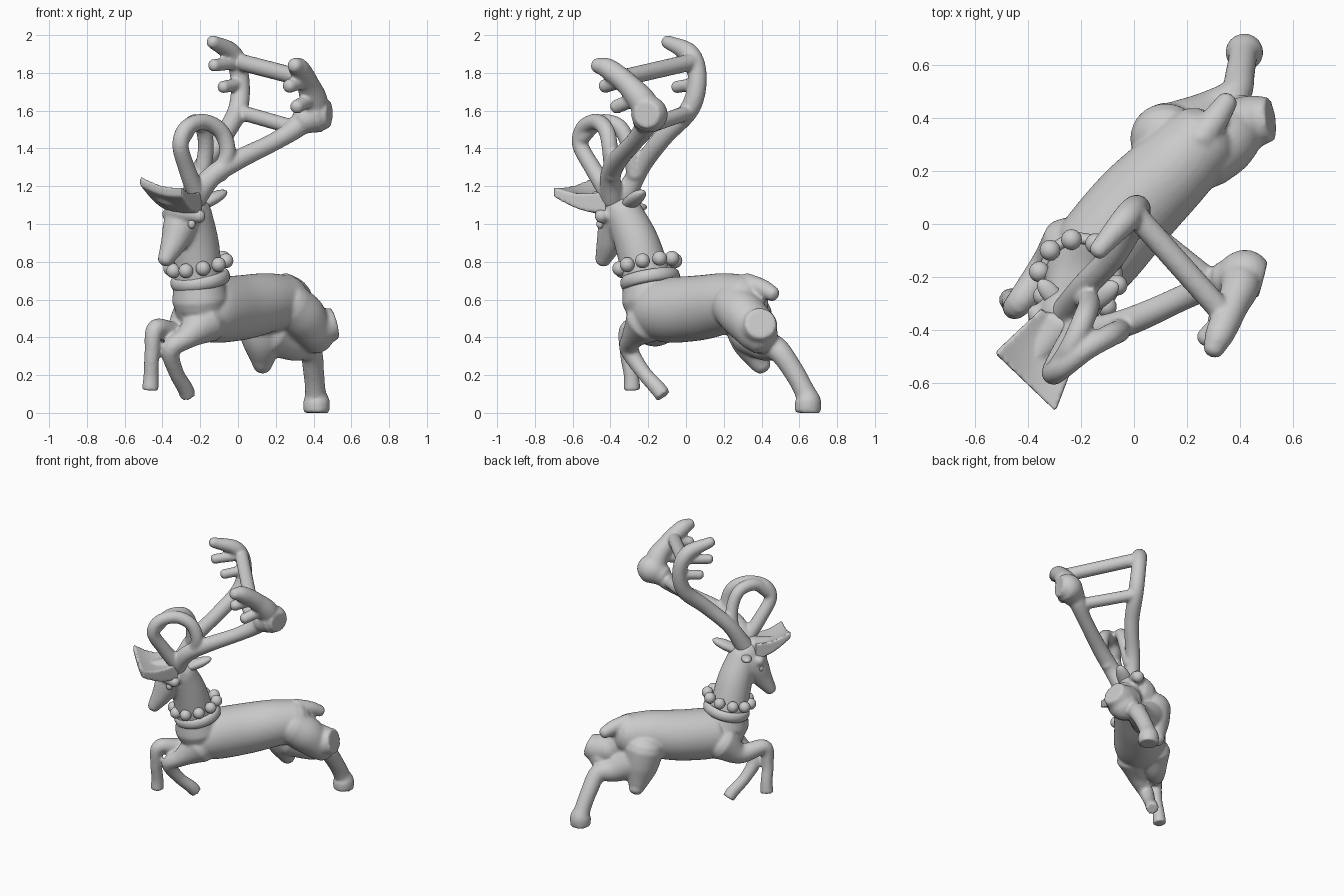
import bpy, bmesh, math
from mathutils import Vector, Matrix

if "Cube" in bpy.data.objects:
    bpy.data.objects.remove(bpy.data.objects["Cube"])


def sample(pts, n=7):
    """Catmull-Rom resampling of (x, y, z, radius) points."""
    p = [Vector(q) for q in pts]
    p = [p[0] * 2 - p[1]] + p + [p[-1] * 2 - p[-2]]
    out = []
    for i in range(1, len(p) - 2):
        a, b, c, d = p[i - 1:i + 3]
        for k in range(n):
            t = k / n
            out.append(0.5 * (2 * b + (c - a) * t + (2 * a - 5 * b + 4 * c - d) * t * t
                              + (3 * b - a - 3 * c + d) * t ** 3))
    return out + [p[-2]]


def tube(bm, pts, flat_end=False, sides=36):
    """Tapered limb with a rounded start and a rounded or flat end."""
    s = sample(pts)
    c = [(v.to_3d(), v[3]) for v in s]
    t0 = (c[0][0] - c[1][0]).normalized()
    t1 = (c[-1][0] - c[-2][0]).normalized()
    angs = [math.radians(a) for a in (25, 50, 75)]
    cap = lambda e, t: [(e[0] + t * e[1] * 0.8 * math.sin(a), e[1] * math.cos(a)) for a in angs]
    c = cap(c[0], t0)[::-1] + c + ([] if flat_end else cap(c[-1], t1))
    n, rings = None, []
    for i, (co, r) in enumerate(c):
        t = (c[min(i + 1, len(c) - 1)][0] - c[max(i - 1, 0)][0]).normalized()
        n = t.orthogonal() if n is None else n - t * n.dot(t)
        n.normalize()
        b = t.cross(n)
        rings.append([bm.verts.new(co + r * (n * math.cos(2 * math.pi * k / sides)
                                             + b * math.sin(2 * math.pi * k / sides)))
                      for k in range(sides)])
    for u, v in zip(rings, rings[1:]):
        for k in range(sides):
            j = (k + 1) % sides
            bm.faces.new((u[k], u[j], v[j], v[k]))
    bm.faces.new(rings[0][::-1])
    bm.faces.new(rings[-1])


def ball(bm, loc, size, rot=None):
    m = Matrix.LocRotScale(Vector(loc), rot, Vector(size))
    bmesh.ops.create_uvsphere(bm, u_segments=24, v_segments=14, radius=1, matrix=m)


def finish(name, bm, voxel=0, smooth=3):
    bmesh.ops.recalc_face_normals(bm, faces=bm.faces)
    me = bpy.data.meshes.new(name)
    bm.to_mesh(me)
    bm.free()
    for p in me.polygons:
        p.use_smooth = True
    ob = bpy.data.objects.new(name, me)
    bpy.context.collection.objects.link(ob)
    if voxel:
        m = ob.modifiers.new("Blend", 'REMESH')
        m.mode, m.voxel_size, m.use_smooth_shade = 'VOXEL', voxel, True
        m = ob.modifiers.new("Soften", 'SMOOTH')
        m.factor, m.iterations = 0.5, smooth
    return ob


# Body: trunk, neck, head, legs and tail melted into one skin
bm = bmesh.new()
tube(bm, [(-.22, -.19, .57, .13), (-.15, -.12, .545, .17), (0, .06, .555, .172),
          (.14, .2, .58, .16), (.25, .31, .59, .142)])
tube(bm, [(-.2, -.19, .6, .15), (-.21, -.21, .72, .13), (-.22, -.26, .9, .118),
          (-.24, -.33, 1.06, .1)])
tube(bm, [(-.25, -.34, 1.08, .1), (-.3, -.37, 1.0, .095), (-.34, -.405, .9, .07),
          (-.385, -.44, .81, .042)])
# Brow ridge
tube(bm, [(-.2, -.45, 1.04, .035), (-.31, -.42, 1.065, .05), (-.37, -.33, 1.05, .035)])
# Front legs
tube(bm, [(-.24, -.09, .5, .12), (-.33, -.17, .42, .07), (-.435, -.3, .445, .05),
          (-.455, -.31, .32, .04), (-.46, -.29, .2, .04), (-.465, -.285, .12, .045)], True)
tube(bm, [(-.18, -.21, .48, .12), (-.27, -.28, .4, .062), (-.355, -.3, .335, .05),
          (-.33, -.23, .22, .04), (-.28, -.15, .13, .042), (-.265, -.12, .09, .042)], True)
# Cut-off hind leg
tube(bm, [(.27, .25, .57, .12), (.34, .31, .51, .125), (.4, .37, .43, .105),
          (.415, .4, .4, .095)])
tube(bm, [(.37, .36, .47, .11), (.45, .385, .46, .1), (.515, .395, .475, .082)], True)
# Full hind leg: haunch with knee, then hock and hoof
tube(bm, [(.12, .32, .52, .135), (.13, .35, .38, .11), (.13, .385, .28, .065),
          (.13, .4, .25, .05)])
tube(bm, [(.18, .35, .42, .12), (.29, .42, .36, .085), (.38, .49, .33, .062),
          (.4, .57, .22, .055), (.41, .63, .11, .055), (.415, .645, .06, .07),
          (.415, .645, 0, .068)], True)
tube(bm, [(.25, .32, .68, .06), (.31, .4, .66, .05), (.35, .46, .63, .04)])
finish("body", bm, .011)

# Ears, leaf shaped
for name, base, tip, w in (("left_ear", (-.22, -.32, 1.09), (-.075, -.235, 1.165), .048),
                           ("right_ear", (-.28, -.3, 1.08), (-.35, -.22, 1.09), .035)):
    a, b = Vector(base), Vector(tip)
    bm = bmesh.new()
    ball(bm, (a + b) / 2, (w, w * .7, (b - a).length * .6), (b - a).to_track_quat('Z', 'Y'))
    finish(name, bm)

# Eyes
bm = bmesh.new()
for loc in ((-.245, -.455, 1.0), (-.375, -.34, 1.0)):
    ball(bm, loc, (.02, .02, .025))
finish("eyes", bm)

# Collar band and ring of bells, tilted up to the back
tilt = Vector((-.17, -.17, 1)).to_track_quat('Z', 'Y')
bm = bmesh.new()
for k in range(40):
    for j in range(10):
        u, v = 2 * math.pi * k / 40, 2 * math.pi * j / 10
        r = .138 + .022 * math.cos(v)
        bm.verts.new(Vector((-.2, -.19, .705)) + tilt @ Vector(
            (r * math.cos(u), r * math.sin(u), .035 * math.sin(v))))
bm.verts.ensure_lookup_table()
for k in range(40):
    for j in range(10):
        q = [(k, j), (k + 1, j), (k + 1, j + 1), (k, j + 1)]
        bm.faces.new([bm.verts[(a % 40) * 10 + b % 10] for a, b in q])
finish("collar", bm)
bm = bmesh.new()
for k in range(10):
    u = 2 * math.pi * k / 10
    ball(bm, Vector((-.21, -.205, .785)) + tilt @ Vector(
        (.15 * math.cos(u), .15 * math.sin(u), 0)), (.039,) * 3)
finish("collar_bells", bm)

# Crest: thick curved slab jutting forward over the brow
A, B, C, D = (Vector(v) for v in ((-.525, -.485, 1.26), (-.295, -.705, 1.195),
                                  (-.19, -.43, 1.18), (-.35, -.32, 1.18)))
N = 12
bm = bmesh.new()
layers = []
for side in (0, 1):
    g = []
    for i in range(N + 1):
        for j in range(N + 1):
            u, v = i / N, j / N
            p = A.lerp(B, u).lerp(D.lerp(C, u), v)
            p.z -= .02 * math.sin(math.pi * u) + .025 * math.sin(math.pi * v)
            p.z -= side * (.05 + .07 * v)
            g.append(bm.verts.new(p))
    layers.append(g)
idx = lambda i, j: i * (N + 1) + j
for g in layers:
    for i in range(N):
        for j in range(N):
            bm.faces.new([g[idx(*q)] for q in ((i, j), (i + 1, j), (i + 1, j + 1), (i, j + 1))])
rim = ([idx(i, 0) for i in range(N)] + [idx(N, j) for j in range(N)]
       + [idx(i, N) for i in range(N, 0, -1)] + [idx(0, j) for j in range(N, 0, -1)])
for a, b in zip(rim, rim[1:] + rim[:1]):
    bm.faces.new((layers[0][a], layers[0][b], layers[1][b], layers[1][a]))
# Rounded roll under the slab
tube(bm, [(-.43, -.44, 1.155, .03), (-.37, -.52, 1.13, .035), (-.29, -.57, 1.125, .03)])
tube(bm, [(-.37, -.5, 1.13, .04), (-.28, -.39, 1.11, .08)])
finish("crest", bm, .01, 2)

# Antlers: two beams, brow loops, cross bars, tines and the cut knob
bm = bmesh.new()
tube(bm, [(-.25, -.33, 1.13, .06), (-.19, -.24, 1.3, .05), (-.08, -.12, 1.46, .05),
          (0, .02, 1.61, .052), (.01, .06, 1.77, .05), (-.03, .02, 1.9, .052),
          (-.135, -.1, 1.965, .035)])
tube(bm, [(-.23, -.39, 1.13, .06), (-.14, -.4, 1.25, .055), (0, -.36, 1.34, .052),
          (.2, -.27, 1.44, .048), (.33, -.21, 1.53, .06), (.4, -.22, 1.63, .075),
          (.37, -.31, 1.74, .06), (.325, -.41, 1.82, .055), (.3, -.47, 1.84, .04)])
tube(bm, [(.35, -.21, 1.55, .075), (.42, -.195, 1.58, .098), (.485, -.21, 1.58, .07)], True)
# Brow loops
tube(bm, [(-.1, -.39, 1.26, .045), (-.055, -.4, 1.38, .043), (-.09, -.42, 1.49, .043),
          (-.18, -.47, 1.54, .043), (-.27, -.54, 1.51, .043), (-.305, -.56, 1.42, .043),
          (-.27, -.49, 1.29, .045), (-.22, -.41, 1.16, .05)])
tube(bm, [(-.19, -.27, 1.26, .045), (-.17, -.3, 1.41, .042), (-.19, -.36, 1.52, .042),
          (-.24, -.47, 1.535, .042), (-.29, -.55, 1.46, .042)])
# Cross bars and short tines
for a, b, r in [((0, .04, 1.86), (.33, -.33, 1.775), .045),
                ((0, .02, 1.595), (.3, -.22, 1.51), .04),
                ((-.02, .02, 1.85), (-.13, -.09, 1.84), .033),
                ((0, .04, 1.74), (-.08, -.05, 1.725), .033),
                ((.36, -.33, 1.76), (.27, -.43, 1.73), .037),
                ((.38, -.27, 1.66), (.31, -.37, 1.62), .037)]:
    tube(bm, [a + (r,), b + (r,)])
finish("antlers", bm, .01, 3)
